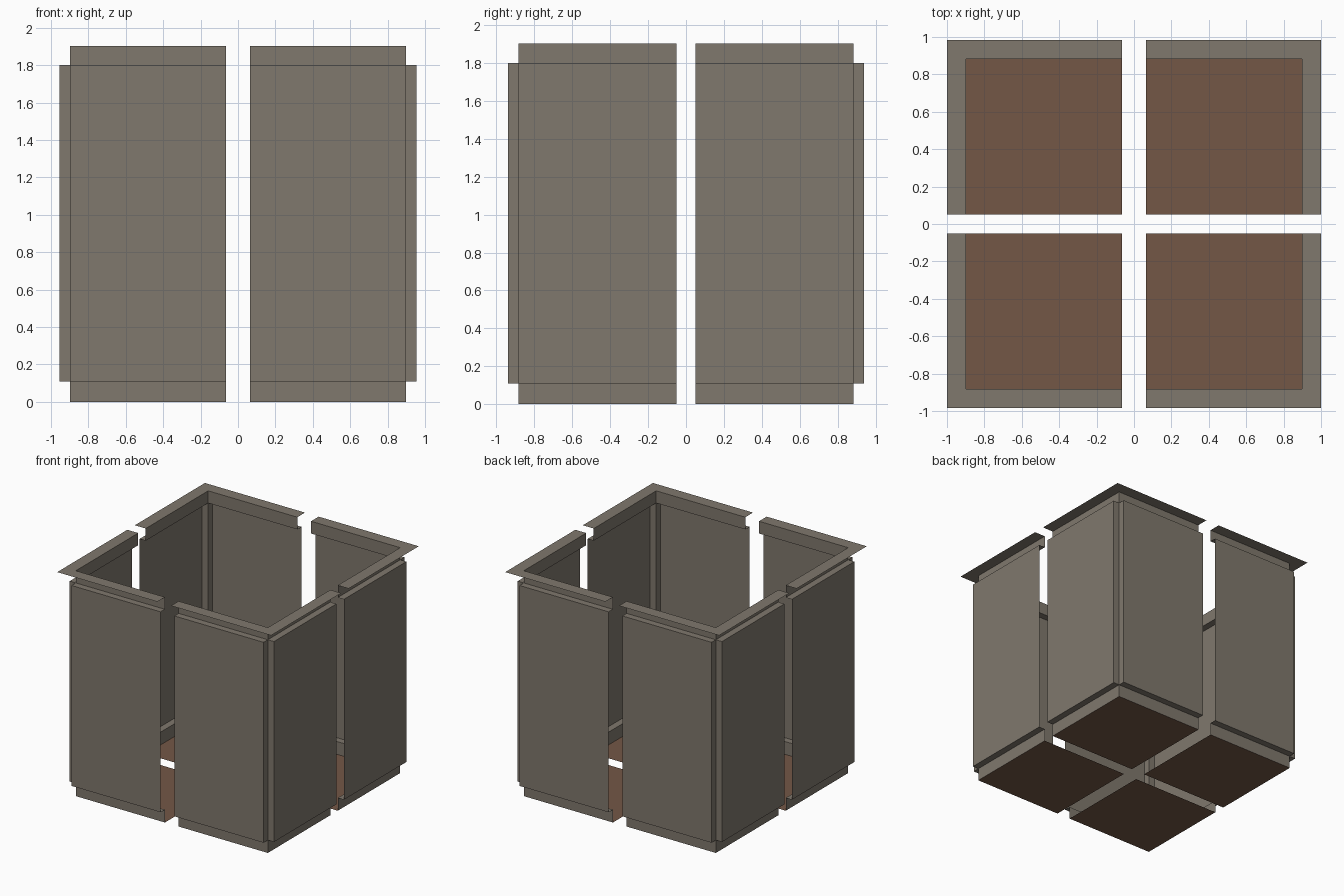
import bpy, bmesh

if "Cube" in bpy.data.objects:
    bpy.data.objects.remove(bpy.data.objects["Cube"])

HX, HY = 0.897, 0.883      # inner wall lines
GX, GY = 0.064, 0.05       # half widths of the gaps between quarters
BULGE, LIP = 0.057, 0.102  # how far the panels and the rim stand out
Z_LOW, Z_HIGH, Z_TOP = 0.108, 1.8, 1.903


def material(name, rgb):
    m = bpy.data.materials.new(name)
    m.diffuse_color = (*rgb, 1)
    m.use_nodes = True
    m.node_tree.nodes["Principled BSDF"].inputs["Base Color"].default_value = m.diffuse_color
    return m


grey = material("warm grey", (0.215, 0.188, 0.153))
brown = material("brown", (0.175, 0.097, 0.061))


def sheet(name, polys, mat, sx, sy):
    """Thin sheet object from polygons, mirrored into the quarter (sx, sy)."""
    bm = bmesh.new()
    for poly in polys:
        pts = [(x * sx, y * sy, z) for x, y, z in poly]
        if sx * sy < 0:
            pts.reverse()
        bm.faces.new([bm.verts.new(p) for p in pts])
    bmesh.ops.remove_doubles(bm, verts=bm.verts, dist=1e-5)
    me = bpy.data.meshes.new(name)
    bm.to_mesh(me)
    bm.free()
    me.materials.append(mat)
    bpy.context.collection.objects.link(bpy.data.objects.new(name, me))


def wall(start, end, place):
    """Pressed wall: base band, raised panel, top band and corner end face."""
    profile = [(0, 0), (0, Z_LOW), (BULGE, Z_LOW), (BULGE, Z_HIGH), (0, Z_HIGH), (0, Z_TOP)]
    polys = []
    for (o1, z1), (o2, z2) in zip(profile, profile[1:]):
        polys.append([place(start, o1, z1), place(end, o1, z1),
                      place(end, o2, z2), place(start, o2, z2)])
    polys.append([place(end, 0, Z_LOW), place(end, 0, Z_HIGH),
                  place(end, BULGE, Z_HIGH), place(end, BULGE, Z_LOW)])
    return polys


for sx, sy, tag in [(-1, -1, "front_left"), (1, -1, "front_right"),
                    (-1, 1, "back_left"), (1, 1, "back_right")]:
    # wall facing x, and wall facing y (reversed so it faces outwards)
    sheet("side_wall_" + tag, wall(GY, HY, lambda t, o, z: (HX + o, t, z)), grey, sx, sy)
    y_wall = [p[::-1] for p in wall(GX, HX, lambda t, o, z: (t, HY + o, z))]
    sheet("end_wall_" + tag, y_wall, grey, sx, sy)
    # flat mitred rim
    X, Y, z = HX + LIP, HY + LIP, Z_TOP
    sheet("rim_" + tag, [
        [(HX, GY, z), (X, GY, z), (X, Y, z), (HX, HY, z)],
        [(HX, HY, z), (X, Y, z), (GX, Y, z), (GX, HY, z)]], grey, sx, sy)
    # floor plate
    sheet("floor_" + tag, [[(GX, GY, 0), (HX, GY, 0), (HX, HY, 0), (GX, HY, 0)]],
          brown, sx, sy)
